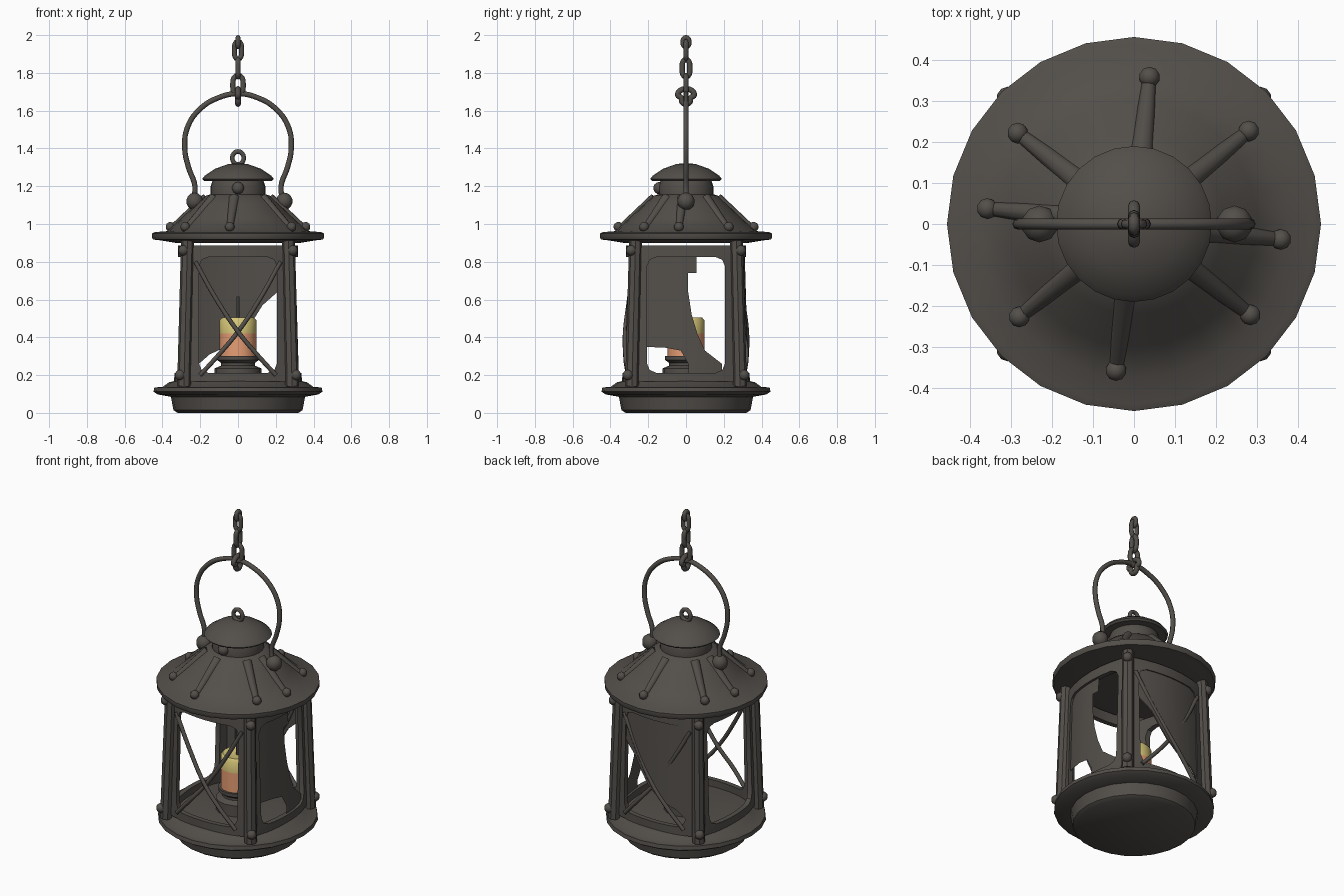
import bpy, bmesh, math
from mathutils import Vector, Matrix

if "Cube" in bpy.data.objects:
    bpy.data.objects.remove(bpy.data.objects["Cube"])


def material(name, rgb):
    m = bpy.data.materials.new(name)
    m.use_nodes = True
    m.diffuse_color = (*rgb, 1)
    bsdf = m.node_tree.nodes["Principled BSDF"]
    bsdf.inputs["Base Color"].default_value = (*rgb, 1)
    bsdf.inputs["Roughness"].default_value = 0.8
    return m


IRON = material("dark iron", (0.086, 0.078, 0.069))
ORANGE = material("orange wax", (0.82, 0.35, 0.18))
YELLOW = material("yellow wax", (0.68, 0.57, 0.19))


def smooth(obj, degrees=40):
    bpy.ops.object.select_all(action='DESELECT')
    obj.select_set(True)
    bpy.context.view_layer.objects.active = obj
    bpy.ops.object.shade_smooth_by_angle(angle=math.radians(degrees))


def finish(name, bm, degrees=40, mats=(IRON,)):
    bmesh.ops.recalc_face_normals(bm, faces=bm.faces)
    mesh = bpy.data.meshes.new(name)
    bm.to_mesh(mesh)
    bm.free()
    obj = bpy.data.objects.new(name, mesh)
    bpy.context.collection.objects.link(obj)
    for m in mats:
        mesh.materials.append(m)
    smooth(obj, degrees)
    return obj


def lathe(name, profile, sides=24, mats=(IRON,)):
    bm = bmesh.new()
    pts = [bm.verts.new((0, r, z)) for r, z in profile]
    edges = [bm.edges.new(p) for p in zip(pts, pts[1:])]
    bmesh.ops.spin(bm, geom=pts + edges, axis=(0, 0, 1), cent=(0, 0, 0),
                   angle=math.tau, steps=sides, use_duplicate=False)
    bmesh.ops.remove_doubles(bm, verts=bm.verts, dist=0.0005)
    return finish(name, bm, 40, mats)


def ball(name, centre, radius):
    bm = bmesh.new()
    bmesh.ops.create_uvsphere(bm, u_segments=10, v_segments=7, radius=radius,
                              matrix=Matrix.Translation(centre))
    return finish(name, bm, 60)


def rod(name, a, b, r1, r2, sides=8, degrees=40):
    a, b = Vector(a), Vector(b)
    turn = (b - a).to_track_quat('Z', 'Y').to_matrix().to_4x4()
    bm = bmesh.new()
    bmesh.ops.create_cone(bm, cap_ends=True, segments=sides, radius1=r1, radius2=r2,
                          depth=(b - a).length,
                          matrix=Matrix.Translation((a + b) / 2) @ turn)
    return finish(name, bm, degrees)


def tube(name, points, radius, closed=False):
    cu = bpy.data.curves.new(name, 'CURVE')
    cu.dimensions = '3D'
    cu.bevel_depth = radius
    cu.bevel_resolution = 2
    cu.resolution_u = 5
    cu.use_fill_caps = True
    sp = cu.splines.new('BEZIER')
    sp.bezier_points.add(len(points) - 1)
    for bp, p in zip(sp.bezier_points, points):
        bp.co = p
        bp.handle_left_type = bp.handle_right_type = 'AUTO'
    sp.use_cyclic_u = closed
    obj = bpy.data.objects.new(name, cu)
    bpy.context.collection.objects.link(obj)
    cu.materials.append(IRON)
    bpy.ops.object.select_all(action='DESELECT')
    obj.select_set(True)
    bpy.context.view_layer.objects.active = obj
    bpy.ops.object.convert(target='MESH')
    smooth(bpy.context.object, 60)


def side_point(k, u, z, out=0.0, bulge=0.0):
    """Point on side k of the cage: 0 front, 1 left, 2 back, 3 right."""
    depth = 0.288 - 0.03 * (z - 0.17) + out + bulge * (1 - (u / .26) ** 2)
    return Matrix.Rotation(k * math.pi / 2, 3, 'Z') @ Vector((u, -depth, z))


# Base and roof
lathe("base", [(0, 0), (.32, 0), (.342, .015), (.355, .085), (.425, .098), (.447, .112),
               (.443, .135), (.40, .137), (.365, .162), (.33, .17), (0, .165)])
lathe("roof", [(0, .9), (.33, .9), (.4, .912), (.45, .918), (.456, .93), (.456, .95),
               (.44, .957), (.375, .962), (.3, 1.03), (.22, 1.105), (.17, 1.15),
               (.145, 1.157), (.145, 1.2), (.135, 1.228), (.18, 1.228), (.19, 1.238),
               (.175, 1.257), (.12, 1.293), (.05, 1.318), (0, 1.322)])
tube("top_ring", [(.03 * math.sin(i * math.pi / 4), 0, 1.35 + .034 * math.cos(i * math.pi / 4))
                  for i in range(8)], .012, True)
ball("neck_rivet", (0, -.14, 1.19), .033)

# Low roof ribs, each with a rivet at its foot
for degrees in (-6, 39, 84, 142, 174, 219, 263, 322):
    ang = math.radians(degrees)
    c, s = math.cos(ang), math.sin(ang)
    rod("roof_rib", (.365 * c, .365 * s, .966), (.165 * c, .165 * s, 1.135), .016, .03, 10, 60)
    ball("roof_rivet", (.36 * c, .36 * s, .985), .026)


def rounded_ring(w, z0, z1, c):
    spans = [(w - c) * i / 3 for i in range(4)]
    half = [(u, z0) for u in spans] + [(w - c * .3, z0 + c * .3), (w, z0 + c), (w, z1 - c),
                                       (w - c * .3, z1 - c * .3)] + [(u, z1) for u in spans[::-1]]
    return half + [(-u, z) for u, z in half[-2:0:-1]]


# Cage: bowed window frames, corner posts and bolts
for k in range(4):
    bm = bmesh.new()
    outer, inner = rounded_ring(.26, .165, .885, .01), rounded_ring(.207, .212, .825, .05)
    loops = [[bm.verts.new(side_point(k, u, z, out, .05)) for u, z in ring]
             for ring, out in ((outer, 0), (inner, 0), (inner, -.03), (outer, -.03))]
    n = len(outer)
    for a, b in zip(loops, loops[1:] + loops[:1]):
        for i in range(n):
            j = (i + 1) % n
            bm.faces.new((a[i], a[j], b[j], b[i]))
    finish("window_frame", bm, 30)

    ang = math.pi / 4 + k * math.pi / 2
    c, s = math.cos(ang), math.sin(ang)
    rod("corner_post", (.405 * c, .405 * s, .14), (.378 * c, .378 * s, .915), .036, .034)
    for r, z in ((.435, .2), (.41, .86)):
        ball("post_bolt", (r * c, r * s, z), .028)

# Crossed guard wires on the front and back
for k in (0, 2):
    for m in (1, -1):
        path = [(-.225, .8, .01), (-.12, .61, .025), (0, .43, .034 + .008 * m),
                (.1, .31, .037), (.2, .2, .02)]
        tube("guard_wire", [side_point(k, u * m, z, out) for u, z, out in path], .012)


# Broken panes, bowed like the frames
def pane(name, k, outline):
    bm = bmesh.new()
    bm.faces.new([bm.verts.new((u, 0, z)) for u, z in outline])
    for i in range(-4, 5):
        bmesh.ops.bisect_plane(bm, geom=bm.verts[:] + bm.edges[:] + bm.faces[:],
                               plane_co=(i * .05 + .003, 0, 0), plane_no=(1, 0, 0))
    for v in bm.verts:
        v.co = side_point(k, v.co.x, v.co.z, -.015, .05)
    bmesh.ops.solidify(bm, geom=bm.faces[:], thickness=.008)
    finish(name, bm, 30)


pane("broken_side_pane", 1, [
    (-.22, .84), (.055, .84), (.055, .74), (.01, .74), (.01, .65), (.03, .52), (.06, .42),
    (.1, .33), (.19, .26), (.19, .2), (.02, .2), (.02, .26), (-.02, .33), (-.1, .345), (-.22, .35)])
pane("broken_back_pane", 2, [
    (.23, .84), (-.22, .84), (-.22, .65), (-.13, .57), (-.08, .49), (-.03, .42),
    (.04, .36), (.15, .31), (.23, .24)])

# Candle in its holder
lathe("candle_holder", [(0, .16), (.125, .16), (.125, .235), (.09, .25), (.09, .265),
                        (.11, .28), (.11, .3), (0, .3)], 16)
candle = lathe("candle", [(0, .29), (.097, .29), (.097, .42), (.097, .49), (.085, .505),
                          (.03, .495), (0, .495)], 16, (ORANGE, YELLOW))
for p in candle.data.polygons:
    p.material_index = int(p.center.z > .42)
rod("wick", (0, 0, .48), (0, 0, .615), .012, .009, 6)

# Carrying handle with its pivots
half = [(.235, 1.13), (.228, 1.2), (.262, 1.3), (.282, 1.4), (.268, 1.51), (.2, 1.61), (.1, 1.67)]
tube("handle", [(-x, 0, z) for x, z in half] + [(0, 0, 1.69)] + [(x, 0, z) for x, z in half[::-1]], .014)
for x in (-.23, .245):
    ball("handle_pivot", (x, 0, 1.12), .046)


# Chain, links turned by a quarter each time
def link(low, high, width, across_y, wire, foot=1.0):
    w, q = width / 2 - wire, (high - low) * .3
    low, high = low + wire, high - wire
    loop = [(0, low), (w * .8 * foot, low + q * .35), (w * foot, low + q),
            (w, high - q), (w * .8, high - q * .35), (0, high)]
    loop += [(-u, z) for u, z in loop[-2:0:-1]]
    tube("chain_link", [(0, u, z) if across_y else (u, 0, z) for u, z in loop], wire, True)


link(1.925, 2.0, .058, True, .013)
link(1.86, 1.98, .064, False, .013)
link(1.765, 1.885, .068, True, .014)
link(1.67, 1.8, .082, False, .014)
link(1.62, 1.73, .115, True, .015, .6)
